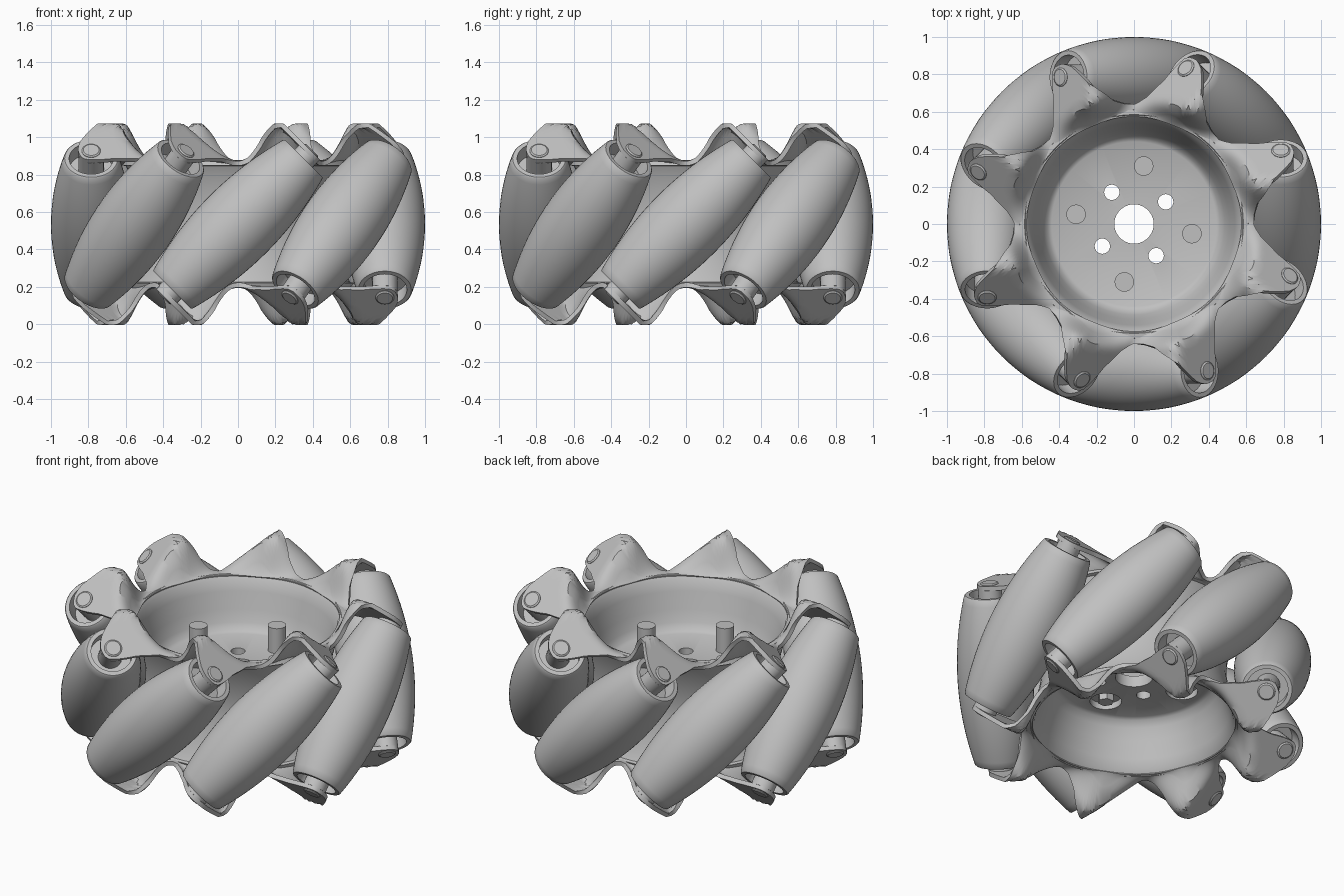
import bpy, bmesh
from math import sin, cos, tan, pi, sqrt, radians, degrees
from mathutils import Matrix

if "Cube" in bpy.data.objects:
    bpy.data.objects.remove(bpy.data.objects["Cube"])

MID = 0.535          # half height of the wheel
COUNT = 8            # rollers
AXIS_DIST = 0.785    # roller axle distance from the wheel axis

grey = bpy.data.materials.new("light_grey")
grey.use_nodes = True
grey.diffuse_color = (0.53, 0.53, 0.53, 1)
grey.node_tree.nodes["Principled BSDF"].inputs["Base Color"].default_value = (0.53, 0.53, 0.53, 1)


def finish(bm, name):
    """Turn a bmesh into a smooth shaded object."""
    bmesh.ops.remove_doubles(bm, verts=bm.verts, dist=1e-5)
    bmesh.ops.recalc_face_normals(bm, faces=bm.faces)
    mesh = bpy.data.meshes.new(name)
    bm.to_mesh(mesh)
    bm.free()
    mesh.materials.append(grey)
    obj = bpy.data.objects.new(name, mesh)
    bpy.context.collection.objects.link(obj)
    smooth(obj)
    return obj


def smooth(obj):
    bpy.ops.object.select_all(action="DESELECT")
    obj.select_set(True)
    bpy.context.view_layer.objects.active = obj
    bpy.ops.object.shade_smooth_by_angle(angle=radians(35))


def lathe(name, profile, segments, closed=True):
    """Spin (radius, z) points about z; closed joins the last point to the first."""
    bm = bmesh.new()
    rings = []
    for s in range(segments):
        a = 2 * pi * s / segments
        rings.append([bm.verts.new((r * cos(a), r * sin(a), z)) for r, z in profile])
    n = len(profile)
    for s in range(segments):
        a, b = rings[s], rings[(s + 1) % segments]
        for i in range(n if closed else n - 1):
            j = (i + 1) % n
            bm.faces.new((a[i], b[i], b[j], a[j]))
    bmesh.ops.dissolve_degenerate(bm, edges=bm.edges, dist=1e-6)
    return finish(bm, name)


def rod(name, x, y, radius, z0, z1, segments=24):
    """Plain upright cylinder."""
    obj = lathe(name, [(0, z0), (radius, z0), (radius, z1), (0, z1)], segments, False)
    obj.location = (x, y, 0)
    return obj


def ease(t):
    t = min(1, max(0, t))
    return t * t * (3 - 2 * t)


# Hub: a web in the middle of a double bowl
upper = [(0.105, 0.57), (0.44, 0.57), (0.462, 0.582), (0.485, 0.62), (0.51, 0.69),
         (0.54, 0.79), (0.56, 0.85), (0.585, 0.877), (0.61, 0.875), (0.62, 0.85),
         (0.60, 0.845), (0.575, 0.80), (0.54, 0.68), (0.523, 0.58)]
hub = lathe("hub", upper + [(r, 2 * MID - z) for r, z in reversed(upper)], 96)

# Through holes and bolt recesses in the web
cutters = []
pin_spots = []
for k in range(4):
    a = radians(35 + 90 * k)
    cutters.append(rod("hole_cutter", 0.207 * cos(a), 0.207 * sin(a), 0.041, 0.4, 0.7))
    a = radians(80.5 + 90 * k)
    pin_spots.append((0.314 * cos(a), 0.314 * sin(a)))
    cutters.append(rod("recess_cutter", *pin_spots[-1], 0.09, 0.4, 0.54))
bpy.context.view_layer.update()
for cutter in cutters:
    cut = hub.modifiers.new("cut", "BOOLEAN")
    cut.operation = "DIFFERENCE"
    cut.object = cutter
    bpy.context.view_layer.objects.active = hub
    bpy.ops.object.modifier_apply(modifier=cut.name)
    bpy.data.objects.remove(cutter)
smooth(hub)

# Standing pins above the web, bolt heads below
for x, y in pin_spots:
    rod("hub_pin", x, y, 0.052, 0.56, 0.725)
    rod("bolt_head", x, y, 0.045, 0.495, 0.55, 6)

# Flange outline in one sector: (angle in degrees, radius)
outline = [(0, 0.64), (5, 0.648), (10.3, 0.675), (14, 0.725), (17.3, 0.785), (19.3, 0.848),
           (21.5, 0.91), (23.5, 0.935), (26, 0.938), (27.7, 0.92), (29, 0.885),
           (32.9, 0.774), (38.4, 0.68), (42, 0.65), (45, 0.64)]


def edge_radius(deg):
    for (a0, r0), (a1, r1) in zip(outline, outline[1:]):
        if deg <= a1:
            return r0 + (r1 - r0) * (deg - a0) / (a1 - a0)
    return outline[-1][1]


def flange_height(x, radius):
    """Folded lug: rises to a ridge, then falls as a plate square to the axle."""
    rise = 0.86 + 0.22 * ease(x / 0.24)
    plate = 1.30 - x
    tent = max(0.86, min(rise, plate, 1.062))
    return 0.86 + (tent - 0.86) * ease((radius - 0.575) / 0.12)


def flange(name):
    steps, rows = 36, 14
    bm = bmesh.new()
    columns = []
    for k in range(COUNT):
        for s in range(steps):
            deg = 45 * s / steps
            a = radians(deg)
            turn = a + k * pi / 4
            column = []
            for i in range(rows + 1):
                r = 0.575 + (edge_radius(deg) - 0.575) * i / rows
                column.append(bm.verts.new((r * sin(turn), -r * cos(turn),
                                            flange_height(r * sin(a), r) - MID)))
            columns.append(column)
    for c, d in zip(columns, columns[1:] + columns[:1]):
        for i in range(rows):
            bm.faces.new((c[i], d[i], d[i + 1], c[i + 1]))
    obj = finish(bm, name)
    obj.location.z = MID
    solid = obj.modifiers.new("thickness", "SOLIDIFY")
    solid.thickness = 0.025
    solid.offset = 0
    bpy.ops.object.modifier_apply(modifier=solid.name)
    smooth(obj)
    return obj


flange("top_flange")
flange("bottom_flange").rotation_euler.y = pi

# Barrel roller whose outside stays on the wheel's unit circle
barrel = []
for i in range(-14, 15):
    a = 0.385 * i / 14
    gap = 1 - AXIS_DIST / cos(a)
    t = sqrt(2) * AXIS_DIST * tan(a) + gap * sin(a) / sqrt(2)
    barrel.append((gap * sqrt(1 - sin(a) ** 2 / 2), t))
end_r, end_t = barrel[-1]
socket = [(end_r - 0.006, end_t + 0.006), (0.118, end_t + 0.006), (0.118, 0.41), (0.04, 0.41)]
roller = lathe("roller", barrel + socket + [(r, -t) for r, t in reversed(socket)], 48)

# Axle with collars and low heads
half = [(0, 0.562), (0.042, 0.562), (0.05, 0.556), (0.05, 0.53), (0.068, 0.53), (0.068, 0.40)]
axle = lathe("axle", half + [(r, -t) for r, t in reversed(half)], 24, False)

# Eight slanted copies around the wheel
for part in (roller, axle):
    for k in range(COUNT):
        obj = part if k == 0 else part.copy()
        if k:
            bpy.context.collection.objects.link(obj)
        obj.matrix_world = (Matrix.Rotation(k * pi / 4, 4, "Z")
                            @ Matrix.Translation((0, -AXIS_DIST, MID))
                            @ Matrix.Rotation(pi / 4, 4, "Y"))
